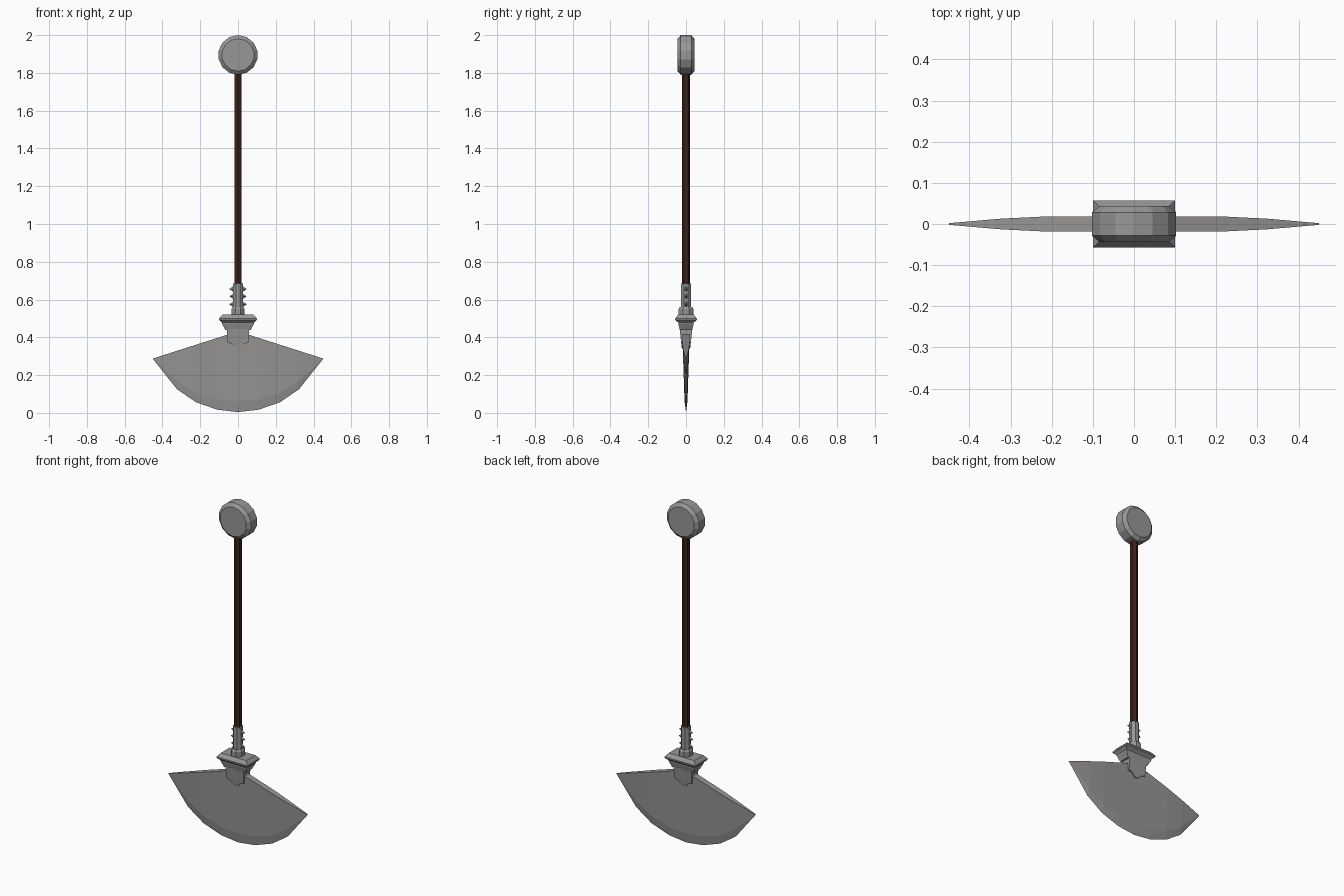
import bpy, bmesh, math
from mathutils import Vector

if "Cube" in bpy.data.objects:
    bpy.data.objects.remove(bpy.data.objects["Cube"])


def mat(name, rgb):
    m = bpy.data.materials.new(name)
    m.diffuse_color = (*rgb, 1)
    m.use_nodes = True
    m.node_tree.nodes["Principled BSDF"].inputs["Base Color"].default_value = m.diffuse_color
    return m


STEEL = mat("grey steel", (0.31, 0.31, 0.31))
BLADE = mat("blade steel", (0.31, 0.295, 0.295))
WOOD = mat("dark brown wood", (0.045, 0.017, 0.011))


def finish(name, bm, material):
    bmesh.ops.remove_doubles(bm, verts=bm.verts, dist=1e-5)
    bmesh.ops.recalc_face_normals(bm, faces=bm.faces)
    me = bpy.data.meshes.new(name)
    bm.to_mesh(me)
    bm.free()
    me.materials.append(material)
    ob = bpy.data.objects.new(name, me)
    bpy.context.collection.objects.link(ob)
    return ob


def loft(name, rings, material):
    """Skin a list of equal-length point rings and cap both ends."""
    bm = bmesh.new()
    vs = [[bm.verts.new(p) for p in r] for r in rings]
    n = len(vs[0])
    for a, b in zip(vs, vs[1:]):
        for i in range(n):
            bm.faces.new((a[i], a[(i + 1) % n], b[(i + 1) % n], b[i]))
    bm.faces.new(vs[0])
    bm.faces.new(vs[-1])
    return finish(name, bm, material)


def circle(n, rx, ry, z, phase=0.0):
    return [(rx * math.sin(phase + i * math.tau / n),
             ry * math.cos(phase + i * math.tau / n), z) for i in range(n)]


def rect(hx, hy, z):
    return [(-hx, -hy, z), (hx, -hy, z), (hx, hy, z), (-hx, hy, z)]


# Disc pommel: chamfered 14-sided wheel, axis along y
def disc(r, y):
    return [(x, y, 1.895 + z) for x, z, _ in circle(14, r, r, 0)]


loft("pommel", [disc(0.086, -0.044), disc(0.105, -0.028),
                disc(0.105, 0.028), disc(0.086, 0.044)], STEEL)

# Shaft
loft("shaft", [circle(6, 0.0205, 0.0205, 0.66), circle(6, 0.0205, 0.0205, 1.81)], WOOD)

# Ferrule sleeve and its thicker foot
o = math.pi / 8
loft("ferrule", [circle(8, 0.028, 0.028, 0.51, o), circle(8, 0.028, 0.028, 0.685, o)], STEEL)
loft("ferrule_foot", [circle(8, 0.038, 0.042, 0.51, o), circle(8, 0.038, 0.042, 0.55, o),
                      circle(8, 0.031, 0.036, 0.56, o)], STEEL)

# Studs on both sides of the ferrule
bm = bmesh.new()
for s in (-1, 1):
    for z in (0.656, 0.617, 0.575):
        base = [bm.verts.new((s * 0.022, y, z + dz)) for y, dz in
                ((0, 0.016), (0.012, 0), (0, -0.016), (-0.012, 0))]
        tip = bm.verts.new((s * 0.047, 0, z))
        bm.faces.new(base)
        for i in range(4):
            bm.faces.new((base[i], base[(i + 1) % 4], tip))
finish("ferrule_studs", bm, STEEL)

# Stepped rectangular collar
loft("collar", [rect(0.068, 0.032, 0.44), rect(0.085, 0.041, 0.472), rect(0.085, 0.041, 0.478),
                rect(0.1, 0.057, 0.492), rect(0.1, 0.057, 0.50), rect(0.083, 0.042, 0.52)], STEEL)

# Pointed socket gripping the blade, tapering downwards
outline = [(-0.058, 0.445), (-0.055, 0.372), (-0.032, 0.366), (-0.02, 0.352), (0, 0.342),
           (0.02, 0.352), (0.032, 0.366), (0.055, 0.372), (0.058, 0.445)]
loft("blade_socket", [[(x, s * (0.022 + (z - 0.342) * 0.115), z) for x, z in outline]
                      for s in (-1, 1)], STEEL)

# Fan blade: columns of top, bevel line and cutting edge
half = [(0, 0.004, 0.062), (0.11, 0.017, 0.071), (0.222, 0.056, 0.103),
        (0.323, 0.125, 0.160), (0.45, 0.285, 0.286)]
cols = [(-x, e, b) for x, e, b in half[:0:-1]] + half
bm = bmesh.new()
grid = []
for x, edge, bevel in cols:
    a = abs(x)
    top = 0.432 - 0.32 * a
    ty = 0.018 if a < 0.25 else (0.013 if a < 0.4 else 0.002)
    by = 0.008 if a < 0.4 else 0.001
    bx = x * (0.97 if a < 0.4 else 0.998)
    pts = [(x, 0, edge), (bx, -by, bevel), (x, -ty, max(top, bevel + 0.002)),
           (x, ty, max(top, bevel + 0.002)), (bx, by, bevel)]
    grid.append([bm.verts.new(Vector(p)) for p in pts])
for a, b in zip(grid, grid[1:]):
    for i in range(5):
        j = (i + 1) % 5
        bm.faces.new((a[i], a[j], b[j], b[i]))
bm.faces.new(grid[0])
bm.faces.new(grid[-1])
finish("fan_blade", bm, BLADE)
